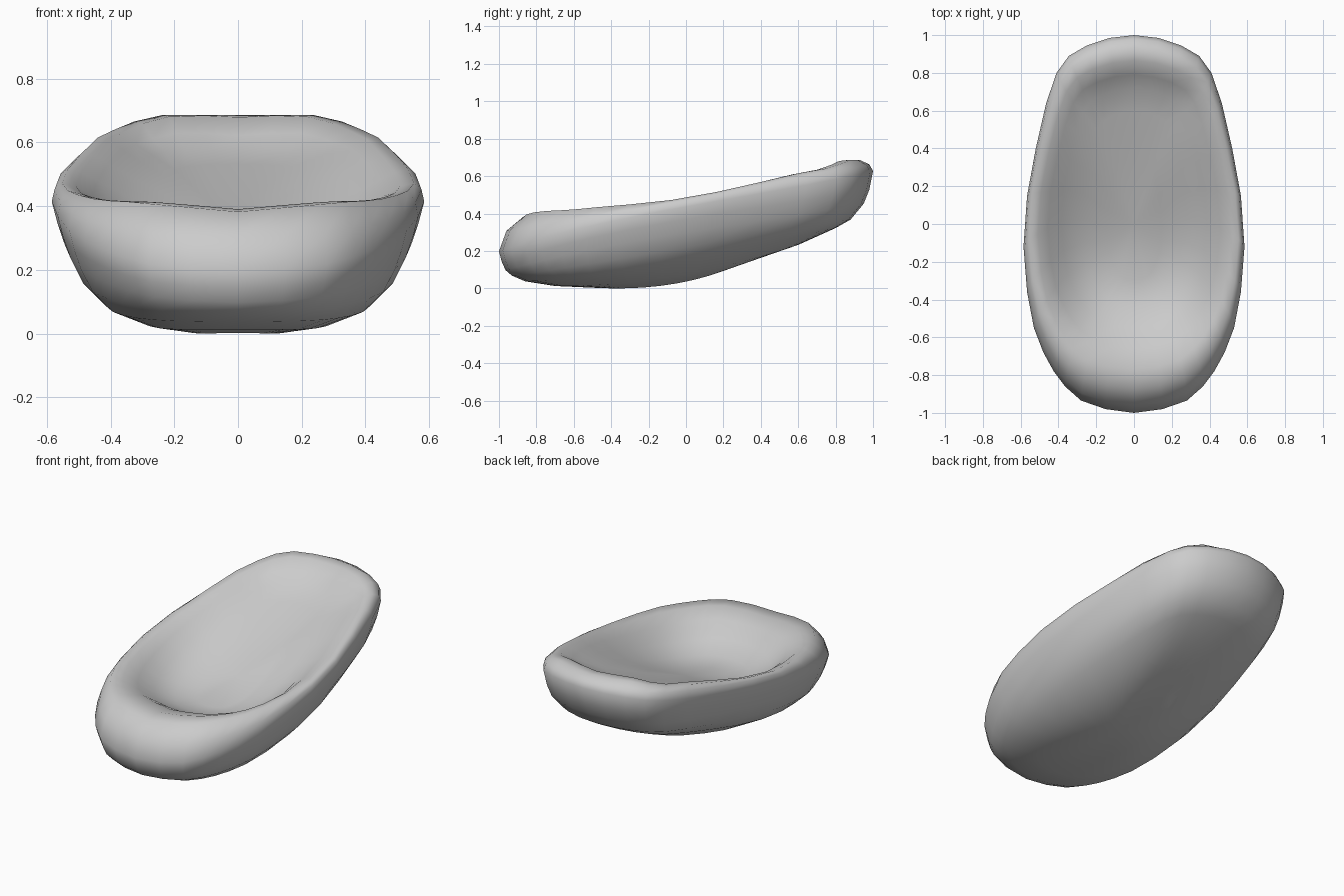
import bpy, bmesh

# Half outline seen from the top, front tip to back tip: (y, x)
HALF = [(-1, 0), (-.98, .15), (-.935, .28), (-.86, .365), (-.78, .425), (-.68, .48),
        (-.55, .53), (-.36, .566), (-.12, .585), (.15, .566), (.4, .52), (.64, .465),
        (.8, .41), (.89, .345), (.945, .25), (.985, .13), (1, 0)]
OUTLINE = [(x, y) for y, x in HALF] + [(-x, y) for y, x in HALF[-2:0:-1]]

# Rings from underside to dish: front y, back y, width factor,
# heights at 0, 1/3, 2/3 and 1 of the ring's length, rise towards the front corners
RINGS = [
    (-.45, .25, .26, .004, .008, .042, .115, 0),
    (-.70, .60, .52, .015, .038, .112, .235, 0),
    (-.86, .80, .74, .040, .095, .200, .325, 0),
    (-.93, .88, .86, .070, .165, .270, .370, 0),
    (-.965, .95, .93, .100, .245, .350, .455, 0),
    (-.985, .98, .97, .145, .310, .425, .530, 0),
    (-1, 1, 1, .200, .375, .498, .630, 0),
    (-.96, .98, .985, .310, .418, .538, .665, 0),
    (-.87, .93, .945, .385, .434, .555, .689, .03),
    (-.77, .865, .87, .393, .425, .547, .682, .03),
    (-.66, .79, .78, .370, .395, .522, .625, .02),
    (-.55, .72, .66, .315, .352, .485, .580, 0),
    (-.43, .60, .48, .265, .312, .438, .535, 0),
    (-.30, .35, .25, .252, .290, .368, .445, 0),
]


def height(u, a, b, c, d):
    """Cubic through four evenly spaced heights."""
    t = 3 * u
    return (-a * (t - 1) * (t - 2) * (t - 3) / 6 + b * t * (t - 2) * (t - 3) / 2
            - c * t * (t - 1) * (t - 3) / 2 + d * t * (t - 1) * (t - 2) / 6)


bm = bmesh.new()
loops = []
for yf, yb, w, *zs, rise in RINGS:
    loop = []
    for x, y in OUTLINE:
        u = (y + 1) / 2
        z = height(u, *zs)
        if y < 0:    # front lip dips in the middle
            z += rise * min(1, abs(x) / .35) * min(1, -y / .5)
        elif rise and y > .75:   # headrest top is level, its corners drop a little
            z += .015 * min(1, abs(x) / .25) - .12 * max(0, abs(x) - .22)
        loop.append(bm.verts.new((x * w, yf + (yb - yf) * u, min(.689, max(0, z)))))
    loops.append(loop)

# Shell walls between neighbouring rings
n = len(OUTLINE)
for lo, hi in zip(loops, loops[1:]):
    for i in range(n):
        j = (i + 1) % n
        bm.faces.new((lo[i], lo[j], hi[j], hi[i]))

# Close the underside and the dish floor
for loop, co in ((loops[0], (0, -.12, .022)), (loops[-1], (0, 0, .325))):
    c = bm.verts.new(co)
    for i in range(n):
        bm.faces.new((loop[i], loop[(i + 1) % n], c))
bmesh.ops.recalc_face_normals(bm, faces=bm.faces)
for f in bm.faces:
    f.smooth = True

mesh = bpy.data.meshes.new("cushioned_lounger_seat")
bm.to_mesh(mesh)
bm.free()
seat = bpy.data.objects.new("cushioned_lounger_seat", mesh)
bpy.context.collection.objects.link(seat)

# Rest the lowest point on the ground
seat.location.z = -min(v.co.z for v in mesh.vertices)
